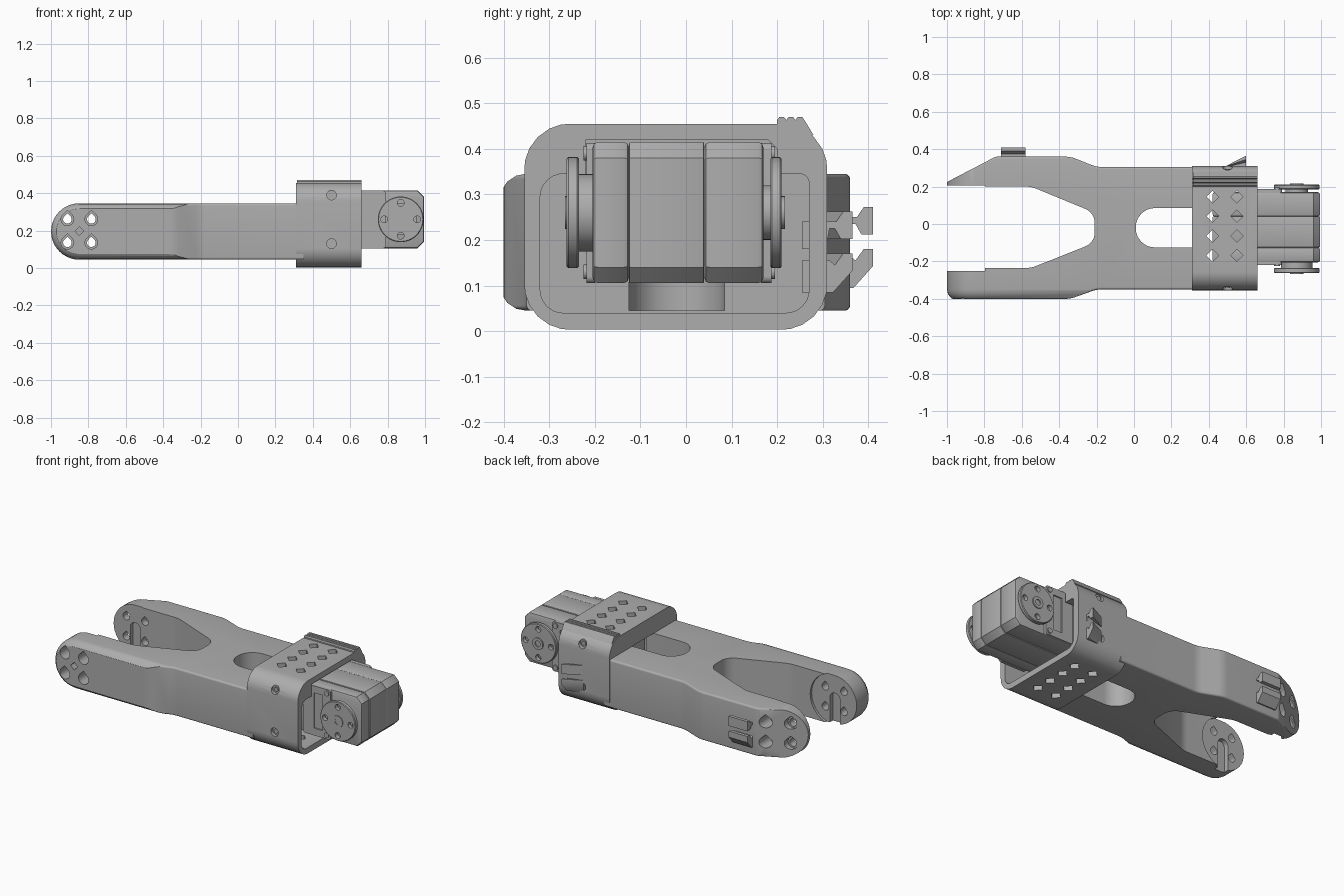
import bpy, bmesh, math
from mathutils import Vector

if "Cube" in bpy.data.objects:
    bpy.data.objects.remove(bpy.data.objects["Cube"], do_unlink=True)

GREY = (0.42, 0.42, 0.42, 1)
mat = bpy.data.materials.new("mid grey")
mat.use_nodes = True
mat.diffuse_color = GREY
mat.node_tree.nodes["Principled BSDF"].inputs["Base Color"].default_value = GREY


def rounded(corners, steps=6):
    """Closed outline from (u, v, radius) corners."""
    out = []
    for i, (u, v, r) in enumerate(corners):
        p = Vector((u, v))
        if r == 0:
            out.append(p)
            continue
        a = (Vector(corners[i - 1][:2]) - p).normalized()
        b = (Vector(corners[(i + 1) % len(corners)][:2]) - p).normalized()
        half = a.angle(b) / 2
        c = p + (a + b).normalized() * r / math.sin(half)
        t = r / math.tan(half)
        s, e = p + a * t - c, p + b * t - c
        for k in range(steps + 1):
            f = k / steps
            d = s.lerp(e, f).normalized()
            out.append(c + d * r)
    return out


def box_outline(u0, u1, v0, v1, r=0):
    return rounded([(u0, v0, r), (u1, v0, r), (u1, v1, r), (u0, v1, r)])


def circle(u, v, r, n=32, start=0):
    return [(u + r * math.cos(start + math.tau * k / n),
             v + r * math.sin(start + math.tau * k / n)) for k in range(n)]


def teardrop(u, v, r):
    """Circle with a pointed top."""
    arc = [math.radians(135 + 270 * k / 18) for k in range(19)]
    return [(u + r * math.cos(a), v + r * math.sin(a)) for a in arc] + [(u, v + r * 1.41)]


def prism(name, outline, axis, lo, hi, bevel=0, pick=None, segments=4):
    """Extrude an outline along an axis; optionally bevel picked edges."""
    place = {"x": lambda u, v, w: (w, u, v),
             "y": lambda u, v, w: (u, w, v),
             "z": lambda u, v, w: (u, v, w)}[axis]
    bm = bmesh.new()
    rings = [[bm.verts.new(place(p[0], p[1], w)) for p in outline] for w in (lo, hi)]
    n = len(outline)
    bm.faces.new(rings[0])
    bm.faces.new(rings[1])
    for i in range(n):
        j = (i + 1) % n
        bm.faces.new((rings[0][i], rings[0][j], rings[1][j], rings[1][i]))
    bmesh.ops.recalc_face_normals(bm, faces=bm.faces)
    if bevel:
        edges = [e for e in bm.edges if pick((e.verts[0].co + e.verts[1].co) / 2, e)]
        bmesh.ops.bevel(bm, geom=edges, offset=bevel, segments=segments,
                        profile=0.5, affect='EDGES', clamp_overlap=True)
        bmesh.ops.recalc_face_normals(bm, faces=bm.faces)
    me = bpy.data.meshes.new(name)
    bm.to_mesh(me)
    bm.free()
    me.materials.append(mat)
    ob = bpy.data.objects.new(name, me)
    bpy.context.collection.objects.link(ob)
    return ob


def combine(ob, cutter, operation='DIFFERENCE'):
    mod = ob.modifiers.new("cut", 'BOOLEAN')
    mod.object, mod.operation, mod.solver = cutter, operation, 'EXACT'
    bpy.context.view_layer.objects.active = ob
    bpy.ops.object.modifier_apply(modifier=mod.name)
    bpy.data.objects.remove(cutter, do_unlink=True)


def cut(ob, outline, axis, lo, hi):
    combine(ob, prism("cutter", outline, axis, lo, hi))


# Forked body: plan outline with rounded outer edges
plan = rounded([(-1.05, -0.40, 0), (-0.34, -0.40, 0.15), (-0.2, -0.35, 0.15),
                (0.35, -0.35, 0), (0.35, 0.305, 0), (-0.2, 0.305, 0.15),
                (-0.34, 0.36, 0.15), (-0.74, 0.36, 0.05), (-1.02, 0.214, 0),
                (-1.02, 0.2, 0), (-0.55, 0.2, 0.15), (-0.21, 0.06, 0.08),
                (-0.21, -0.1, 0.08), (-0.55, -0.235, 0.15), (-1.05, -0.235, 0)])
body = prism("forked_body", plan, "z", 0.045, 0.345, 0.07,
             lambda m, e: abs(e.verts[0].co.z - e.verts[1].co.z) < 0.01
             and (m.y < -0.33 or m.y > 0.295), 5)
ends = [(-0.849 + 0.1505 * math.cos(math.radians(a)),
         0.195 + 0.1505 * math.sin(math.radians(a))) for a in range(90, 271, 9)]
combine(body, prism("tip_limit", ends + [(0.5, 0.0445), (0.5, 0.3455)], "y", -0.41, 0.5,
                    0.06, lambda m, e: m.y < -0.4), 'INTERSECT')
cut(body, rounded([(0.01, -0.125, 0.1), (0.5, -0.125, 0), (0.5, 0.085, 0),
                   (0.01, 0.085, 0.1)]), "z", -0.1, 0.6)

# Tip seats, arched slots and screw holes
seat = circle(-0.85, 0.195, 0.16)
cut(body, seat, "y", -0.25, -0.12)
cut(body, seat, "y", 0.1, 0.205)
arch = rounded([(-0.885, 0, 0), (-0.815, 0, 0), (-0.815, 0.235, 0.034), (-0.885, 0.235, 0.034)])
cut(body, arch, "y", -0.28, -0.2)
cut(body, arch, "y", 0.15, 0.23)
for x in (-0.912, -0.784):
    for z in (0.135, 0.26):
        cut(body, teardrop(x, z, 0.023), "y", -0.6, 0.6)
        cut(body, teardrop(x, z, 0.034), "y", -0.6, -0.3)
        cut(body, teardrop(x, z, 0.034), "y", 0.25, 0.6)
cut(body, circle(-0.848, 0.197, 0.024, 4), "y", -0.6, -0.3)

# Sleeve around the motor
sleeve = prism("motor_sleeve", box_outline(-0.355, 0.31, 0.003, 0.455, 0.1), "x", 0.31, 0.66)
hollow = rounded([(-0.32, 0.04, 0.05), (0.27, 0.04, 0.05), (0.27, 0.345, 0.02),
                  (0.2, 0.345, 0), (0.2, 0.4, 0), (0.18, 0.42, 0), (-0.22, 0.42, 0),
                  (-0.22, 0.345, 0), (-0.32, 0.345, 0.05)])
cut(sleeve, hollow, "x", 0.36, 0.8)
cut(sleeve, box_outline(-0.125, 0.085, 0.045, 0.345), "x", 0.2, 0.5)
for x in (0.42, 0.55):
    for y in (0.145, 0.042, -0.064, -0.168):
        cut(sleeve, circle(x, y, 0.033, 4), "z", -0.1, 0.6)
for z in (0.13, 0.39):
    cut(sleeve, circle(0.5, z, 0.026, 20), "y", -0.5, -0.335)
    cut(sleeve, circle(0.5, z, 0.026, 20), "y", 0.285, 0.5)
    for y0, y1 in ((-0.337, -0.325), (0.275, 0.288)):
        prism("sleeve_screw", circle(0.5, z, 0.014, 16), "y", y0 - 0.005, y1 + 0.005)

# Ribbed rail on top of the sleeve
rail = [(0.2, 0.42)]
for k in range(3):
    rail += [(0.2 + 0.02 * k, 0.463), (0.205 + 0.02 * k, 0.47), (0.215 + 0.02 * k, 0.47)]
prism("ribbed_rail", rail + [(0.26, 0.463), (0.28, 0.43)], "x", 0.315, 0.659)

# Cable clips on the back of the arm and of the sleeve
upper = [(0.3, 0.25), (0.375, 0.25), (0.39, 0.272), (0.41, 0.272), (0.41, 0.212),
         (0.385, 0.212), (0.372, 0.235), (0.36, 0.235), (0.352, 0.19), (0.3, 0.19)]
lower = [(0.3, 0.165), (0.36, 0.165), (0.372, 0.155), (0.39, 0.18), (0.41, 0.18),
         (0.41, 0.142), (0.368, 0.095), (0.3, 0.095)]
for label, shape in (("upper", upper), ("lower", lower)):
    prism(label + "_arm_clip", shape, "x", -0.71, -0.58)
    clip = prism(label + "_sleeve_clip", [(y - 0.045, z - 0.01) for y, z in shape],
                 "x", 0.49, 0.6)
    for v in clip.data.vertices:
        if v.co.x < 0.5:
            v.co.y = min(v.co.y, 0.3 + (v.co.y - 0.3) * 0.15)

# Motor housing in three shells
side = rounded([(0.42, 0.105, 0), (0.96, 0.105, 0), (0.995, 0.14, 0),
                (0.995, 0.38, 0), (0.96, 0.415, 0), (0.42, 0.415, 0)])
for name, y0, y1, b in (("front_shell", -0.205, -0.125, 0.012),
                        ("middle_shell", -0.125, 0.04, 0.004),
                        ("back_shell", 0.04, 0.17, 0.012)):
    prism("motor_" + name, side, "y", y0, y1, b,
          lambda m, e: abs(e.verts[0].co.y - e.verts[1].co.y) < 0.01, 2)

# Mounting plates with screws, and horn discs
for name, y0, y1, s in (("front", -0.218, -0.2, -1), ("back", 0.165, 0.188, 1)):
    plate = prism(name + "_plate", box_outline(0.6, 0.79, 0.105, 0.413, 0.015), "y", y0, y1)
    face = y0 if s < 0 else y1
    cut(plate, box_outline(0.675, 0.735, 0.15, 0.37), "y", face - 0.008, face + 0.008)
    for z in (0.13, 0.39):
        prism(name + "_plate_screw", circle(0.765, z, 0.016, 16), "y", face - 0.007, face + 0.007)


def horn(name, y0, y1, hub0, hub1, hub_r):
    disc = prism(name + "_horn", circle(0.87, 0.26, 0.122, 48), "y", y0, y1, 0.004,
                 lambda m, e: abs(e.verts[0].co.y - e.verts[1].co.y) < 0.001, 1)
    for k in range(4):
        a = k * math.pi / 2
        cut(disc, circle(0.87 + 0.088 * math.cos(a), 0.26 + 0.088 * math.sin(a), 0.018, 16),
            "y", y0 - 0.02, y1 + 0.02)
    prism(name + "_hub", circle(0.87, 0.26, hub_r), "y", hub0, hub1)


horn("front", -0.262, -0.235, -0.24, -0.2, 0.085)
horn("back", 0.185, 0.21, 0.165, 0.19, 0.06)
for name, y0, y1 in (("front", -0.266, -0.25), ("back", 0.2, 0.217)):
    ring = prism(name + "_centre_ring", circle(0.87, 0.26, 0.036), "y", y0, y1)
    cut(ring, circle(0.87, 0.26, 0.018, 16), "y", y0 - 0.01, y1 + 0.01)

# Shading: smooth on curves, sharp on edges
bpy.ops.object.select_all(action='DESELECT')
for ob in bpy.context.collection.objects:
    if ob.type == 'MESH' and ob.data.materials and ob.data.materials[0] == mat:
        ob.select_set(True)
        bpy.context.view_layer.objects.active = ob
bpy.ops.object.shade_smooth_by_angle(angle=math.radians(30))
